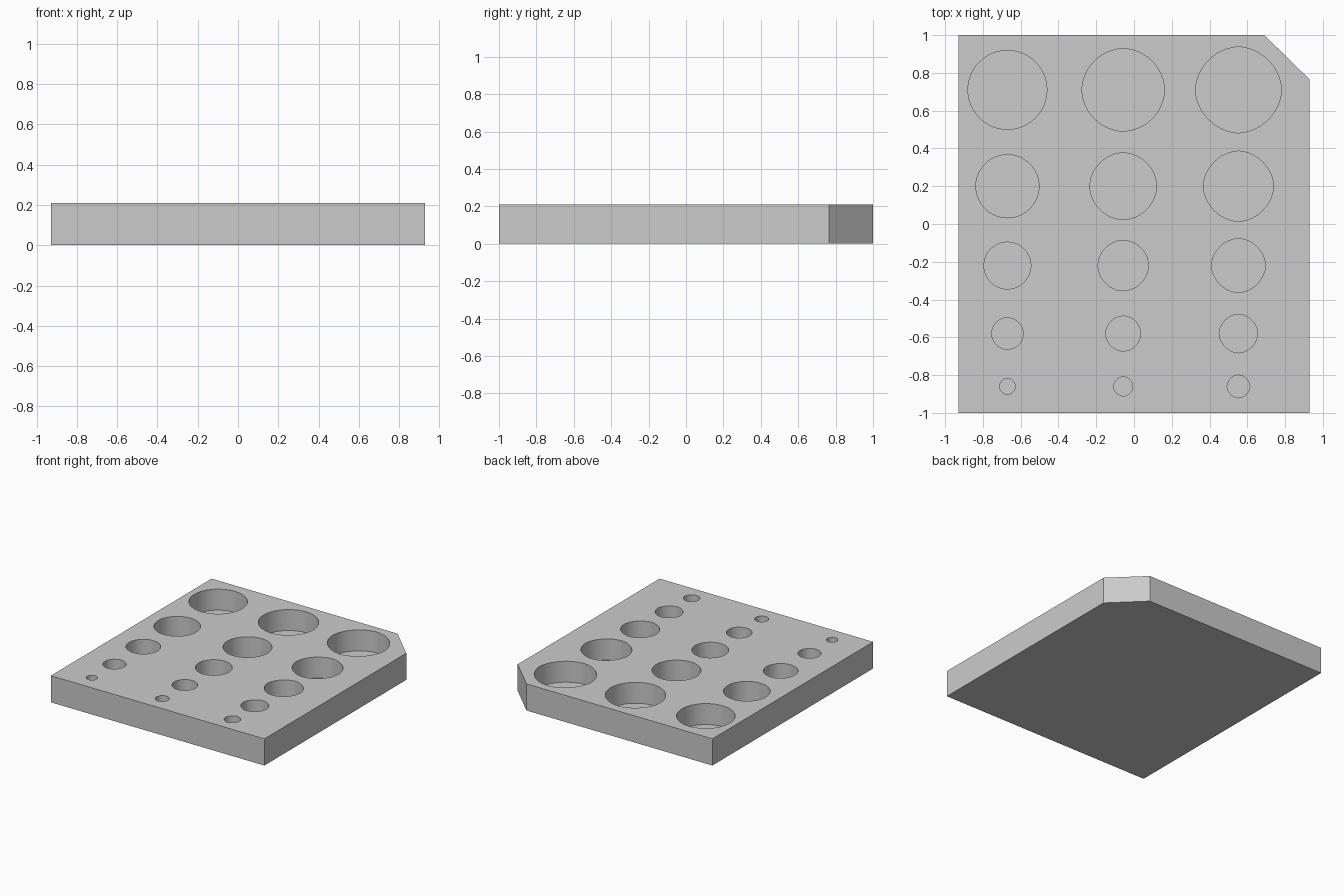
import bpy
import bmesh
from math import sin, cos, pi, radians

HEIGHT = 0.21
FLOOR = 0.045
SIDES = 48

cube = bpy.data.objects.get("Cube")
if cube:
    bpy.data.objects.remove(cube, do_unlink=True)

grey = bpy.data.materials.new("plain grey")
grey.use_nodes = True
colour = (0.6, 0.6, 0.6, 1)
grey.diffuse_color = colour
grey.node_tree.nodes["Principled BSDF"].inputs["Base Color"].default_value = colour


def add_prism(bm, outline, bottom, top):
    """Closed upright prism over a counter-clockwise outline."""
    low = [bm.verts.new((x, y, bottom)) for x, y in outline]
    high = [bm.verts.new((x, y, top)) for x, y in outline]
    bm.faces.new(low[::-1])
    bm.faces.new(high)
    for i in range(len(low)):
        j = (i + 1) % len(low)
        bm.faces.new((low[i], low[j], high[j], high[i]))


def make_object(name, bm):
    mesh = bpy.data.meshes.new(name)
    bm.to_mesh(mesh)
    bm.free()
    mesh.materials.append(grey)
    obj = bpy.data.objects.new(name, mesh)
    bpy.context.collection.objects.link(obj)
    return obj


def hole_outline(cx, cy, radius, squareness):
    """Near-circle with slight corners on the axes."""
    points = []
    for i in range(SIDES):
        a = 2 * pi * i / SIDES
        r = radius * (1 - squareness * abs(sin(2 * a)))
        points.append((cx + r * cos(a), cy + r * sin(a)))
    return points


# Slab with one cut corner
bm = bmesh.new()
add_prism(bm, [(-0.93, -1), (0.93, -1), (0.93, 0.765), (0.69, 1), (-0.93, 1)], 0, HEIGHT)
block = make_object("sizing_block", bm)

# Blind holes: rows grow to the back, columns grow slightly to the left side
columns = (-0.67, -0.057, 0.553)
rows = ((0.71, 0.209), (0.20, 0.167), (-0.22, 0.124), (-0.58, 0.083), (-0.86, 0.041))
bm = bmesh.new()
for y, radius in rows:
    for col, x in enumerate(columns):
        add_prism(bm, hole_outline(x, y, radius + 0.0095 * col, 0.013 * col), FLOOR, HEIGHT + 0.1)
cutter = make_object("hole_cutter", bm)
cutter.hide_render = True

cut = block.modifiers.new("holes", 'BOOLEAN')
cut.operation = 'DIFFERENCE'
cut.solver = 'EXACT'
cut.object = cutter

bpy.ops.object.select_all(action='DESELECT')
block.select_set(True)
bpy.context.view_layer.objects.active = block
bpy.ops.object.modifier_apply(modifier=cut.name)
bpy.data.objects.remove(cutter, do_unlink=True)

# Smooth hole walls, crisp edges
bpy.ops.object.shade_smooth_by_angle(angle=radians(30))
